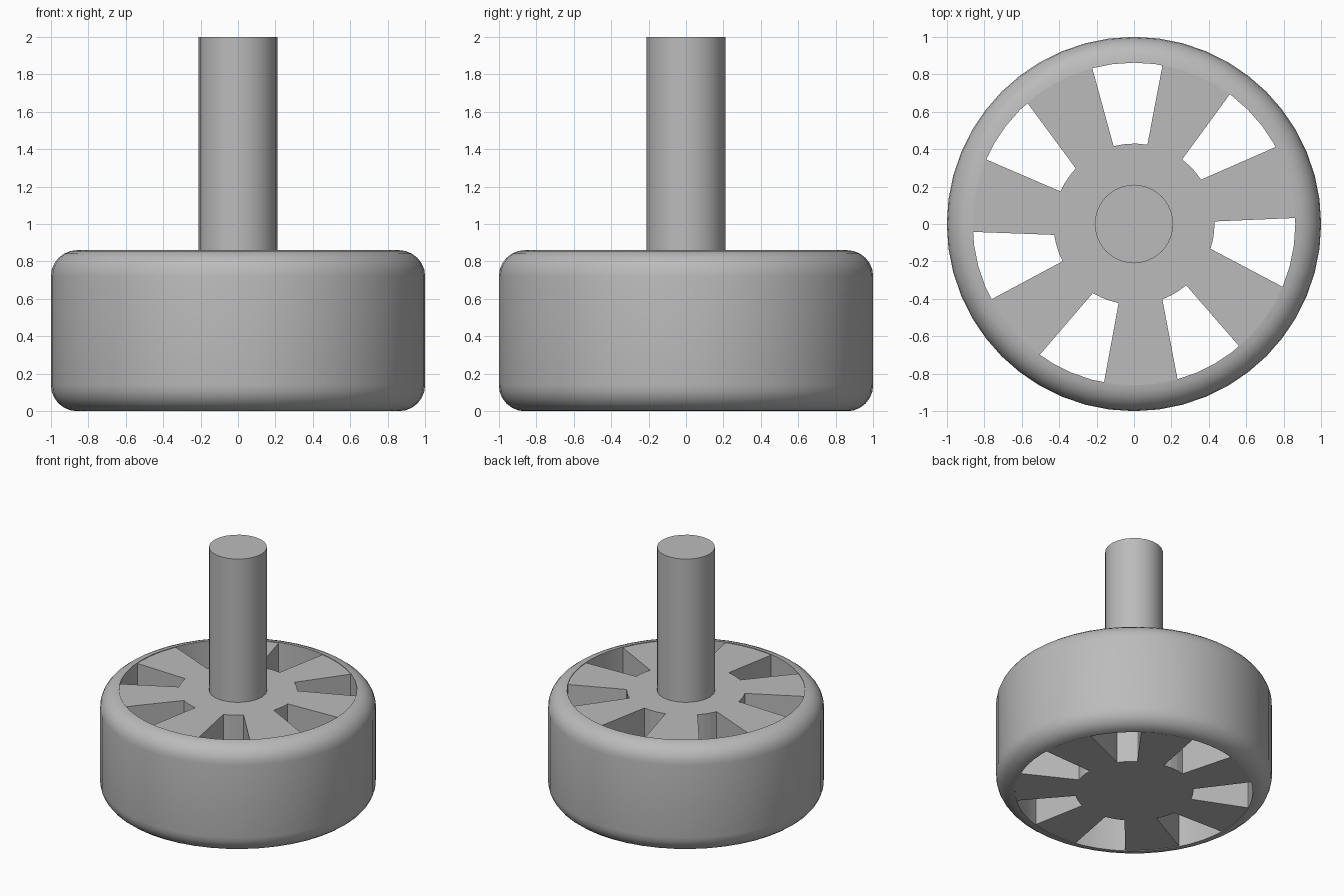
import bpy, bmesh
from math import sin, cos, pi, radians

cube = bpy.data.objects.get("Cube")
if cube:
    bpy.data.objects.remove(cube)

# One grey for every part
grey = bpy.data.materials.new("grey")
grey.use_nodes = True
colour = (0.5, 0.5, 0.5, 1)
grey.diffuse_color = colour
grey.node_tree.nodes["Principled BSDF"].inputs["Base Color"].default_value = colour


def polar(r, degrees, z=0.0):
    return (r * cos(radians(degrees)), r * sin(radians(degrees)), z)


def finish(bm, name, smooth=True):
    bmesh.ops.recalc_face_normals(bm, faces=bm.faces)
    mesh = bpy.data.meshes.new(name)
    bm.to_mesh(mesh)
    bm.free()
    mesh.materials.append(grey)
    obj = bpy.data.objects.new(name, mesh)
    bpy.context.collection.objects.link(obj)
    if smooth:
        bpy.ops.object.select_all(action='DESELECT')
        bpy.context.view_layer.objects.active = obj
        obj.select_set(True)
        bpy.ops.object.shade_smooth_by_angle(angle=radians(35))
    return obj


def lathe(name, profile, sides):
    """Spin a closed (radius, height) loop around z."""
    bm = bmesh.new()
    rings = [[bm.verts.new(polar(r, 360 * i / sides, z)) for r, z in profile]
             for i in range(sides)]
    n = len(profile)
    for i in range(sides):
        a, b = rings[i], rings[(i + 1) % sides]
        for j in range(n):
            k = (j + 1) % n
            bm.faces.new((a[j], b[j], b[k], a[k]))
    return finish(bm, name)


def prism(name, outline, z0, z1, smooth):
    """Extrude a flat outline upwards."""
    bm = bmesh.new()
    base = bm.faces.new([bm.verts.new((x, y, z0)) for x, y, _ in outline])
    top = bmesh.ops.extrude_face_region(bm, geom=[base], use_keep_orig=True)
    verts = [v for v in top["geom"] if isinstance(v, bmesh.types.BMVert)]
    bmesh.ops.translate(bm, verts=verts, vec=(0, 0, z1 - z0))
    return finish(bm, name, smooth)


# Rim: tube with rounded outer edges
height, bevel, bore, steps = 0.86, 0.14, 0.862, 6
arc = [(1 - bevel + bevel * sin(t), bevel * cos(t))
       for t in (pi / 2 * i / steps for i in range(1, steps + 1))]
profile = [(bore, 0)] + [(r, bevel - d) for r, d in arc]
profile += [(r, height - bevel + d) for r, d in reversed(arc)] + [(bore, height)]
lathe("rim", profile, 48)

# Hub plate: disc with seven spokes, their ends sunk into the rim
slots = 7
outline = []
for i in range(slots):
    middle = 92.4 + 360 * i / slots
    start = -12 if i == 0 else -7.5
    outline.append(polar(0.888, middle - 12.6))
    for s in range(4):
        outline.append(polar(0.43, middle + start + (12.3 - start) * s / 3))
    outline.append(polar(0.888, middle + 12.6))
    outline.append(polar(0.888, middle + 180 / slots))
prism("spoked_hub", outline, 0.005, 0.855, False)

# Axle shaft rising from the hub
prism("axle", [polar(0.21, 360 * i / 24) for i in range(24)], 0.8, 2.0, True)
